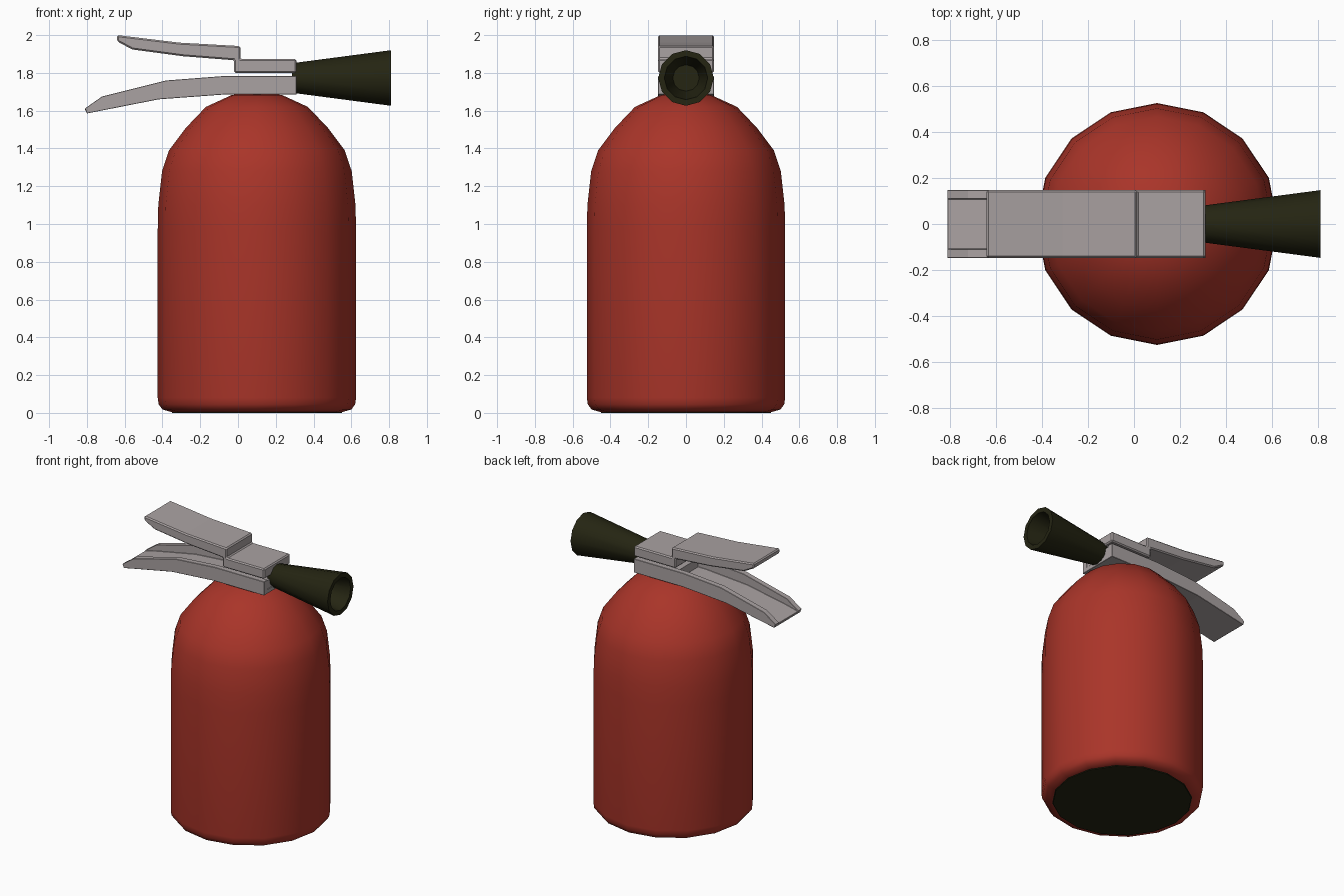
import bpy, bmesh, math

if "Cube" in bpy.data.objects:
    bpy.data.objects.remove(bpy.data.objects["Cube"])


def mat(name, col):
    m = bpy.data.materials.new(name)
    m.diffuse_color = (*col, 1)
    m.use_nodes = True
    m.node_tree.nodes["Principled BSDF"].inputs["Base Color"].default_value = m.diffuse_color
    return m


RED = mat("red paint", (0.40, 0.035, 0.022))
BLACK = mat("black rubber", (0.018, 0.018, 0.006))
GREY = mat("grey metal", (0.40, 0.36, 0.36))


def finish(name, bm, mats, smooth=None, bevel=0):
    bmesh.ops.recalc_face_normals(bm, faces=bm.faces)
    me = bpy.data.meshes.new(name)
    bm.to_mesh(me)
    bm.free()
    ob = bpy.data.objects.new(name, me)
    bpy.context.collection.objects.link(ob)
    for m in mats:
        me.materials.append(m)
    if bevel:
        b = ob.modifiers.new("soft_edges", 'BEVEL')
        b.width, b.segments, b.limit_method = bevel, 1, 'ANGLE'
        b.angle_limit = math.radians(40)
    if smooth:
        bpy.ops.object.select_all(action='DESELECT')
        bpy.context.view_layer.objects.active = ob
        ob.select_set(True)
        bpy.ops.object.shade_smooth_by_angle(angle=math.radians(smooth))
    return ob


def lathe(profile, sides, place):
    """Rings of (radius, height) joined and capped at both ends."""
    bm = bmesh.new()
    rings = []
    for r, h in profile:
        ring = []
        for i in range(sides):
            a = 2 * math.pi * i / sides
            ring.append(bm.verts.new(place(r * math.cos(a), r * math.sin(a), h)))
        rings.append(ring)
    for a, b in zip(rings, rings[1:]):
        for i in range(sides):
            j = (i + 1) % sides
            bm.faces.new((a[i], a[j], b[j], b[i]))
    bm.faces.new(rings[0])
    bm.faces.new(rings[-1])
    return bm


def sweep(sections):
    """Join matching cross-sections, each a list of (x, y, z), and cap the ends."""
    bm = bmesh.new()
    rings = [[bm.verts.new(p) for p in s] for s in sections]
    n = len(rings[0])
    for a, b in zip(rings, rings[1:]):
        for i in range(n):
            j = (i + 1) % n
            bm.faces.new((a[i], a[j], b[j], b[i]))
    bm.faces.new(rings[0])
    bm.faces.new(rings[-1])
    return bm


# Tank: 16-sided red body with a domed top and a black base disc
tank = [(0.455, 0.005), (0.50, 0.018), (0.52, 0.045), (0.525, 0.08), (0.525, 0.97),
        (0.522, 1.10), (0.502, 1.28), (0.465, 1.39), (0.375, 1.51), (0.27, 1.62),
        (0.135, 1.682), (0.05, 1.695)]
bm = lathe(tank, 16, lambda u, v, h: (0.1 + u, v, h))
for f in bm.faces:
    if max(v.co.z for v in f.verts) < 0.01:
        f.material_index = 1
finish("tank", bm, [RED, BLACK], smooth=50)

# Base pad: thin black disc touching the ground
bm = lathe([(0.45, 0.0), (0.45, 0.007)], 16, lambda u, v, h: (0.1 + u, v, h))
finish("base_pad", bm, [BLACK])

# Horn: hollow 12-sided cone pointing along +x
horn = [(0.075, 0.285), (0.082, 0.315), (0.147, 0.81), (0.115, 0.81), (0.07, 0.58)]
bm = lathe(horn, 12, lambda u, v, h: (h, u, 1.773 + v))
finish("horn", bm, [BLACK], smooth=40)

# Carry handle: open channel; each station is (x bottom, z bottom, x top, z top, x floor, z floor)
W, T = 0.148, 0.04
stations = [(-0.80, 1.585, -0.81, 1.612, -0.81, 1.608),
            (-0.70, 1.605, -0.72, 1.675, -0.71, 1.632),
            (-0.42, 1.66, -0.38, 1.76, -0.41, 1.69),
            (-0.08, 1.685, -0.08, 1.783, -0.08, 1.715),
            (0.31, 1.685, 0.31, 1.783, 0.31, 1.715)]
sections = []
for xb, zb, xt, zt, xf, zf in stations:
    sections.append([(xb, -W, zb), (xb, W, zb), (xt, W, zt), (xt, W - T, zt),
                     (xf, W - T, zf), (xf, T - W, zf), (xt, T - W, zt), (xt, -W, zt)])
finish("carry_handle", sweep(sections), [GREY], bevel=0.006)

# Squeeze lever: stepped solid plate, profile in x and z extruded across y
lever = [(-0.64, 2.0), (-0.31, 1.96), (0.012, 1.942), (0.012, 1.873), (0.31, 1.873),
         (0.31, 1.80), (-0.02, 1.80), (-0.02, 1.867), (-0.29, 1.888), (-0.56, 1.924),
         (-0.64, 1.967)]
sides = [[(x, y, z) for x, z in lever] for y in (-W, W)]
finish("squeeze_lever", sweep(sides), [GREY], bevel=0.008)

# Valve block: fills the front end of the channel behind the horn
block = [[(x, y, z) for y, z in ((-0.11, 1.70), (0.11, 1.70), (0.11, 1.775), (-0.11, 1.775))]
         for x in (-0.02, 0.305)]
finish("valve_block", sweep(block), [GREY])
